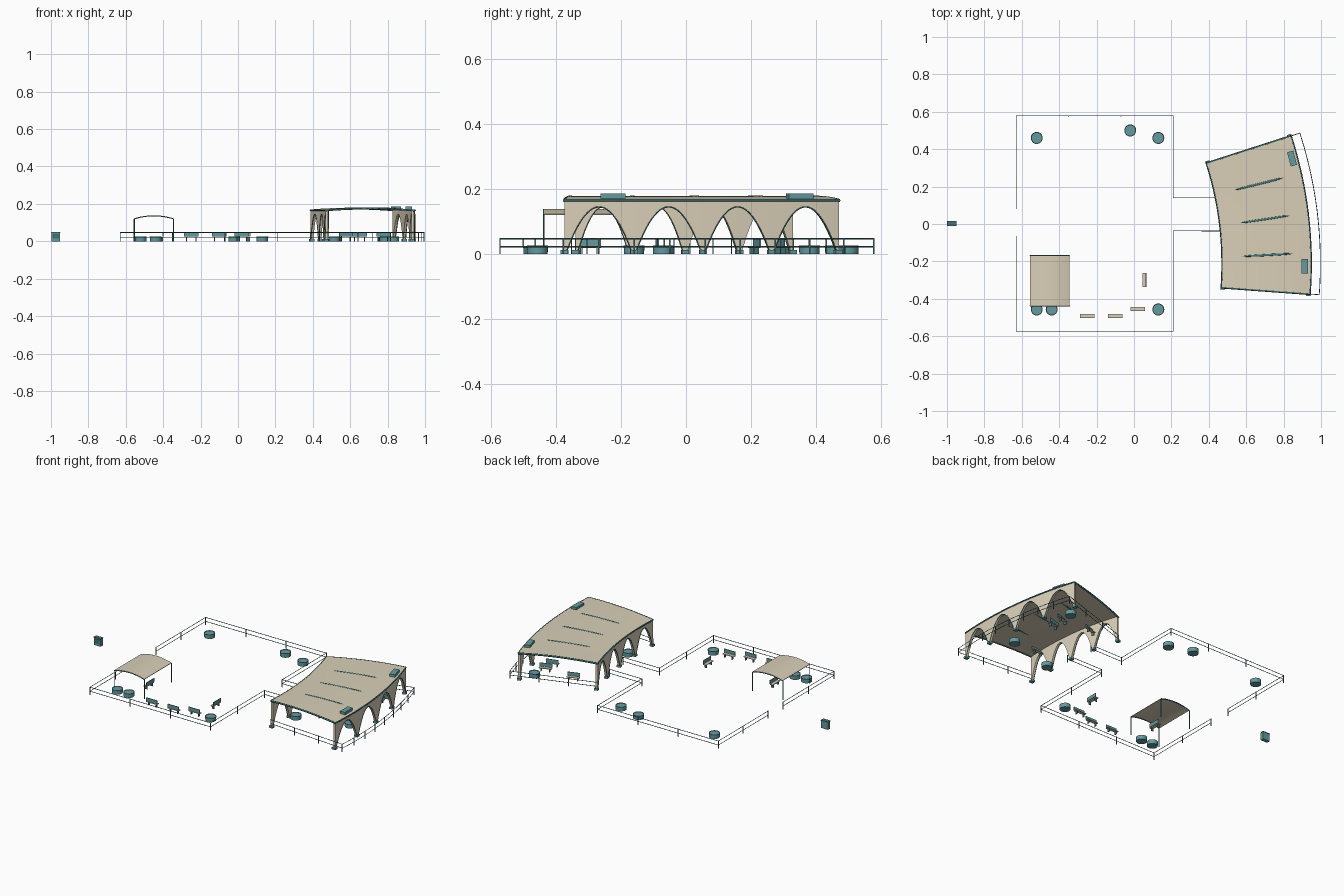
import bpy, bmesh, math
from mathutils import Matrix, Vector

if "Cube" in bpy.data.objects:
    bpy.data.objects.remove(bpy.data.objects["Cube"])

def mat(name, c):
    m = bpy.data.materials.new(name)
    m.diffuse_color = (*c, 1)
    m.use_nodes = True
    m.node_tree.nodes["Principled BSDF"].inputs["Base Color"].default_value = m.diffuse_color
    return m
TAN, TEAL = mat("tan", (.70, .63, .48)), mat("teal", (.13, .33, .35))
DARK = mat("dark_teal", (.06, .17, .18))

# hall plan: sector of a ring
CX, CY, RI, RO = -1.2765, -.2116, 1.748, 2.223
A0, A1 = math.radians(-4.2), math.radians(17.87)
def polar(r, a, z=0):
    return Vector((CX + r * math.cos(a), CY + r * math.sin(a), z))
def lerp(a, b, t):
    return a + (b - a) * t

def finish(name, bm, m, smooth=False):
    bmesh.ops.recalc_face_normals(bm, faces=bm.faces)
    me = bpy.data.meshes.new(name)
    bm.to_mesh(me)
    bm.free()
    o = bpy.data.objects.new(name, me)
    bpy.context.collection.objects.link(o)
    me.materials.append(m)
    if smooth:
        bpy.context.view_layer.objects.active = o
        o.select_set(True)
        bpy.ops.object.shade_smooth_by_angle()
        o.select_set(False)
    return o

def add_box(bm, c, s, rot=0):
    bmesh.ops.create_cube(bm, size=1, matrix=Matrix.Translation(c) @ Matrix.Rotation(rot, 4, 'Z') @ Matrix.Diagonal((*s, 1)))

def box(name, c, s, m, rot=0):
    bm = bmesh.new()
    add_box(bm, c, s, rot)
    return finish(name, bm, m)

def loft(name, rings, m, smooth=True):
    """Solid from a row of four-cornered sections."""
    bm = bmesh.new()
    rows = [[bm.verts.new(p) for p in r] for r in rings]
    for a, b in zip(rows, rows[1:]):
        for i in range(4):
            bm.faces.new((a[i], a[(i + 1) % 4], b[(i + 1) % 4], b[i]))
    bm.faces.new(rows[0])
    bm.faces.new(rows[-1])
    return finish(name, bm, m, smooth)

def sheet(name, f, nu, nv, t, m):
    """Curved slab from f(u, v), thickened upwards."""
    bm = bmesh.new()
    g = [[[bm.verts.new(f(i / nu, j / nv) + Vector((0, 0, k * t))) for j in range(nv + 1)]
          for i in range(nu + 1)] for k in (0, 1)]
    for i in range(nu):
        for j in range(nv):
            for s in g:
                bm.faces.new((s[i][j], s[i + 1][j], s[i + 1][j + 1], s[i][j + 1]))
    for j in range(nv):
        for i in (0, nu):
            bm.faces.new((g[0][i][j], g[0][i][j + 1], g[1][i][j + 1], g[1][i][j]))
    for i in range(nu):
        for j in (0, nv):
            bm.faces.new((g[0][i][j], g[0][i + 1][j], g[1][i + 1][j], g[1][i][j]))
    return finish(name, bm, m, True)

def tube(name, pts, r, m, res=1):
    cu = bpy.data.curves.new(name, 'CURVE')
    cu.dimensions = '3D'
    cu.bevel_depth, cu.bevel_resolution, cu.use_fill_caps = r, res, True
    sp = cu.splines.new('POLY')
    sp.points.add(len(pts) - 1)
    for p, q in zip(sp.points, pts):
        p.co = (*q, 1)
    cu.materials.append(m)
    o = bpy.data.objects.new(name, cu)
    bpy.context.collection.objects.link(o)

# hall roof, gently crowned across its width
def roof_z(v):
    return .163 + .010 * (1 - (2 * v - 1) ** 2)
def roof(u, v):
    return polar(lerp(RI, RO, v), lerp(A0, A1, u), roof_z(v))
sheet("hall_roof", roof, 32, 12, .006, TAN)
for v, n in ((0, "inner"), (1, "outer")):
    tube(f"{n}_roof_trim", [roof(i / 32, v) + Vector((0, 0, .003)) for i in range(33)], .0045, DARK)
for u, n in ((0, "front"), (1, "back")):
    tube(f"{n}_roof_trim", [roof(u, i / 16) + Vector((0, 0, .002)) for i in range(17)], .0055, DARK)

# arcaded side walls: four parabolic arches each, on foot pads
BAYS, STEPS, T = 4, 24, .007
for n, r in (("inner", RI + T), ("outer", RO - T)):
    foot = .008 / (r * (A1 - A0) / BAYS / 2)
    rings, edge = [], []
    for i in range(BAYS * STEPS + 1):
        a = lerp(A0, A1, i / (BAYS * STEPS))
        u = abs(2 * (i % STEPS) / STEPS - 1)
        z = .010 + .135 * (1 - min(1, u / (1 - foot)) ** 2)
        rings.append([polar(r - T, a, z), polar(r + T, a, z), polar(r + T, a, .165), polar(r - T, a, .165)])
        edge.append(polar(r + (T if n == "outer" else -T), a, z))
    loft(f"{n}_arch_wall", rings, TAN)
    tube(f"{n}_arch_trim", edge, .002, DARK)
    for k in range(BAYS + 1):
        a = lerp(A0, A1, k / BAYS)
        box(f"{n}_foot_pad", polar(r, a, .006), (.024, .022, .012), TEAL, a)

# roof skylights and ventilation boxes
for k in (1, 2, 3):
    a = lerp(A0, A1, k / 4)
    bm = bmesh.new()
    bmesh.ops.create_uvsphere(bm, u_segments=24, v_segments=10, radius=1,
        matrix=Matrix.Translation(polar(1.99, a, .176)) @ Matrix.Rotation(a + .03, 4, 'Z') @ Matrix.Diagonal((.135, .007, .005, 1)))
    finish("roof_skylight", bm, DARK, True)
for x, y, a in ((.912, -.225, 0), (.845, .35, .26)):
    box("roof_vent", (x, y, .177), (.034, .078, .020), TEAL, a)

# railings: two rails and evenly spaced posts along a path
def fence(name, pts, gap):
    pts = [Vector((p[0], p[1], 0)) for p in pts]
    for z in (.022, .047):
        tube(name + "_rail", [p + Vector((0, 0, z)) for p in pts], .002, DARK, 0)
    bm = bmesh.new()
    carry = 0
    for a, b in zip(pts, pts[1:]):
        d = (b - a).length
        n = max(1, round(d / gap)) if len(pts) < 8 else 1
        for i in range(n):
            carry += d / n
            if len(pts) < 8 or carry >= gap or a == pts[0]:
                carry = 0
                p = a.lerp(b, i / n)
                add_box(bm, (p.x, p.y, .0245), (.004, .004, .049))
    add_box(bm, (pts[-1].x, pts[-1].y, .0245), (.004, .004, .049))
    finish(name + "_posts", bm, DARK)

def arc(r, a, b):
    return [polar(r, lerp(a, b, i / 24)) for i in range(25)]
X0, X1, Y0, Y1 = -.63, .21, -.573, .578
fence("north_fence", [(X0, .083), (X0, Y1), (X1, Y1), (X1, .14), (.436, .14)], .3)
fence("south_fence", [(X0, -.067), (X0, Y0), (X1, Y0), (X1, -.037), (.463, -.037)], .3)
RF = 2.273
fence("hall_fence", arc(RF, A0, A1), .10)
fence("hall_front_fence", [polar(RI, A0), polar(RF, A0)], .17)
fence("hall_back_fence", [polar(RI, A1), polar(RF, A1)], .17)

# small canopy on four posts
def canopy(u, v):
    return Vector((lerp(-.555, -.345, u), lerp(-.438, -.17, v), .120 + .016 * (1 - (2 * u - 1) ** 2)))
sheet("canopy_roof", canopy, 16, 2, .003, TAN)
for v in (0, 1):
    tube("canopy_rim", [canopy(i / 16, v) for i in range(17)], .003, DARK)
    for u in (0, 1):
        p = canopy(u, v)
        tube("canopy_post", [(p.x, p.y, 0), p], .003, DARK)

# round planters with a sunken top
for x, y in ((-.52, .46), (-.02, .50), (.13, .46), (-.52, -.457), (-.44, -.457), (.13, -.457),
             (.79, .38), (.83, -.07), (.515, -.16)):
    bm = bmesh.new()
    bmesh.ops.create_cone(bm, cap_ends=True, segments=24, radius1=.031, radius2=.032, depth=.026,
                          matrix=Matrix.Translation((x, y, .013)))
    bm.normal_update()
    top = [f for f in bm.faces if f.normal.z > .9]
    bmesh.ops.inset_region(bm, faces=top, thickness=.003)
    bmesh.ops.translate(bm, verts=top[0].verts, vec=(0, 0, -.003))
    finish("planter", bm, TEAL, True)

# benches with a seat, back rest and two leg frames
for x, y, deg in ((-.25, -.492, 0), (-.10, -.492, 0), (.02, -.455, 0), (.055, -.30, 90), (-.41, -.30, 90),
                  (.575, .30, 18), (.775, .29, 18), (.78, .21, 195), (.65, -.08, 5)):
    a = math.radians(deg)
    M = Matrix.Translation((x, y, 0)) @ Matrix.Rotation(a, 4, 'Z')
    box("bench_seat", M @ Vector((0, 0, .021)), (.076, .020, .004), TAN, a)
    box("bench_back", M @ Vector((0, -.009, .036)), (.076, .004, .022), TEAL, a)
    for s in (-.026, .026):
        box("bench_leg", M @ Vector((s, 0, .0095)), (.004, .016, .019), DARK, a)

# entrance booth
box("entrance_booth", (-.9745, .0025, .024), (.047, .022, .048), TEAL)
box("booth_cap", (-.9745, .0025, .0485), (.051, .026, .003), DARK)
box("booth_panel", (-.9745, -.009, .028), (.034, .003, .028), DARK)
